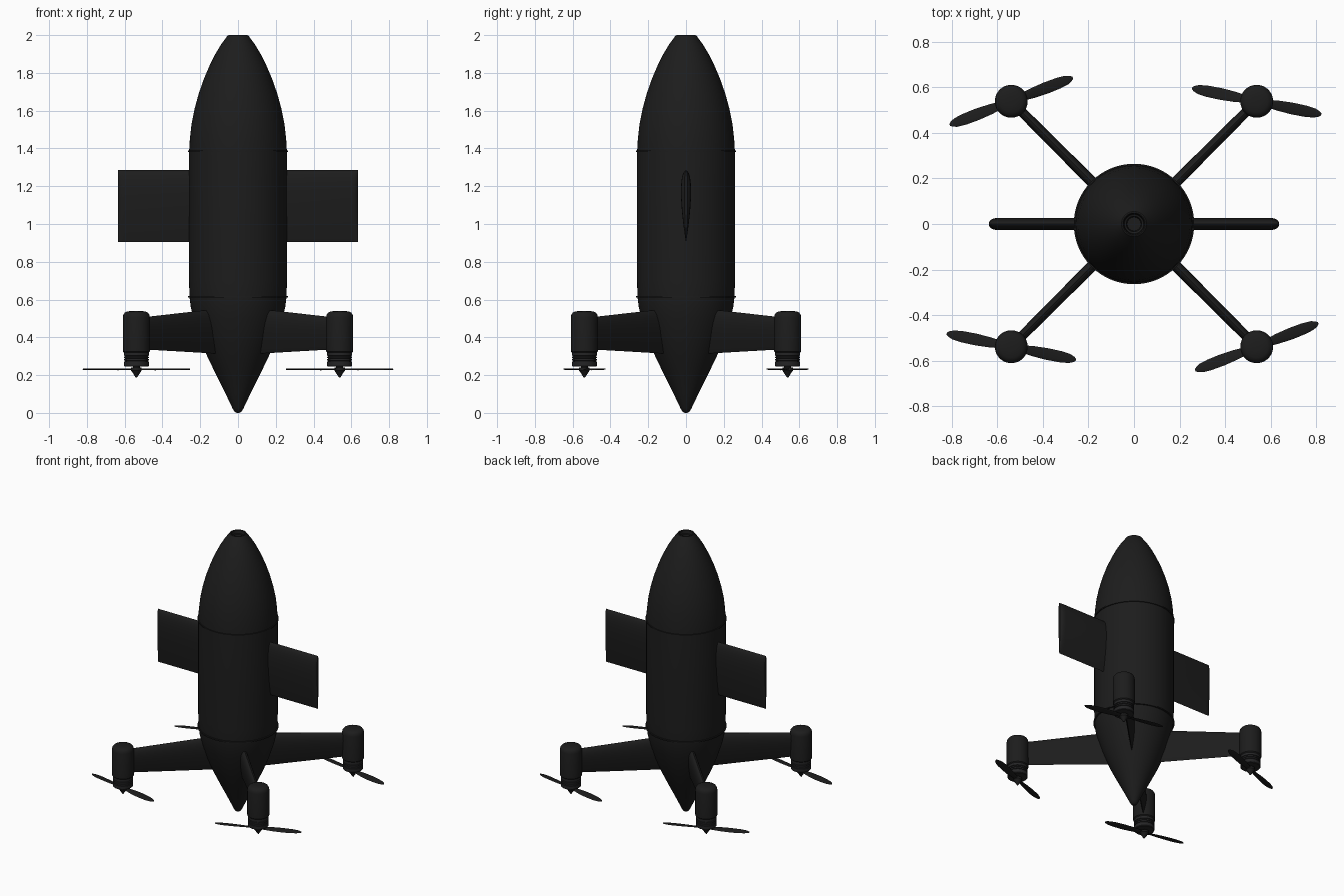
import bpy, bmesh
from math import sin, cos, pi, sqrt, radians
from mathutils import Matrix

if "Cube" in bpy.data.objects:
    bpy.data.objects.remove(bpy.data.objects["Cube"])

black = bpy.data.materials.new("matte_black")
black.diffuse_color = (0.012, 0.012, 0.012, 1)
black.use_nodes = True
black.node_tree.nodes["Principled BSDF"].inputs["Base Color"].default_value = black.diffuse_color
metal = bpy.data.materials.new("dark_metal")
metal.diffuse_color = (0.018, 0.018, 0.019, 1)
metal.use_nodes = True
metal.node_tree.nodes["Principled BSDF"].inputs["Base Color"].default_value = metal.diffuse_color


def finish(name, bm, mat, matrix=Matrix(), angle=35):
    bmesh.ops.recalc_face_normals(bm, faces=bm.faces)
    me = bpy.data.meshes.new(name)
    bm.to_mesh(me)
    bm.free()
    ob = bpy.data.objects.new(name, me)
    bpy.context.collection.objects.link(ob)
    ob.matrix_world = matrix
    me.materials.append(mat)
    bpy.ops.object.select_all(action='DESELECT')
    ob.select_set(True)
    bpy.context.view_layer.objects.active = ob
    bpy.ops.object.shade_smooth_by_angle(angle=radians(angle))
    return ob


def loft(name, rings, mat, matrix=Matrix(), caps=True, loop=False):
    bm = bmesh.new()
    rows = [[bm.verts.new(p) for p in ring] for ring in rings]
    n = len(rows[0])
    pairs = list(zip(rows, rows[1:])) + ([(rows[-1], rows[0])] if loop else [])
    for a, b in pairs:
        for i in range(n):
            j = (i + 1) % n
            bm.faces.new((a[i], a[j], b[j], b[i]))
    if caps and not loop:
        bm.faces.new(rows[0])
        bm.faces.new(rows[-1])
    return finish(name, bm, mat, matrix)


def lathe(name, profile, mat, x=0, y=0, n=48, loop=False):
    rings = [[(r * cos(2 * pi * i / n), r * sin(2 * pi * i / n), z) for i in range(n)]
             for r, z in profile]
    return loft(name, rings, mat, Matrix.Translation((x, y, 0)), loop=loop)


def foil(x, top, bottom, thick, n=14):
    # Symmetric wing section: round edge on top, sharp edge below
    def half(s):
        return thick * 5 * (0.2969 * sqrt(s) - 0.126 * s - 0.3516 * s**2
                            + 0.2843 * s**3 - 0.1016 * s**4)
    st = [(1 - cos(pi * i / n)) / 2 for i in range(n + 1)]
    right = [(x, half(s), top + (bottom - top) * s) for s in st]
    left = [(x, -half(s), top + (bottom - top) * s) for s in st[1:-1]]
    return right + left[::-1]


# Fuselage with recessed nose opening
lathe("fuselage", [
    (0.006, 0.0), (0.018, 0.006), (0.028, 0.022), (0.065, 0.1), (0.115, 0.2),
    (0.163, 0.3), (0.204, 0.4), (0.236, 0.5), (0.25, 0.56), (0.257, 0.615),
    (0.259, 0.7), (0.259, 1.0), (0.259, 1.38), (0.255, 1.45), (0.246, 1.53),
    (0.23, 1.61), (0.208, 1.69), (0.18, 1.77), (0.15, 1.84), (0.12, 1.9),
    (0.09, 1.95), (0.062, 1.988), (0.055, 1.998), (0.049, 2.0), (0.045, 1.996),
    (0.042, 1.975), (0.034, 1.972), (0.03, 1.95)], black, n=64)

# Seam rings around the body
for name, z in (("upper_seam_ring", 1.385), ("lower_seam_ring", 0.615)):
    lathe(name, [(0.25, z - 0.006), (0.264, z - 0.004), (0.264, z + 0.004),
                 (0.25, z + 0.006)], black, n=64, loop=True)

# Wings
for side, ang in (("right", 0), ("left", pi)):
    loft(side + "_wing",
         [foil(x, 1.285, 0.905, t) for x, t in
          ((0.2, 0.054), (0.6, 0.054), (0.617, 0.048), (0.628, 0.036), (0.635, 0.018))],
         black, Matrix.Rotation(ang, 4, 'Z'))

# Four arms, each with motor pod and propeller
D = 0.538
pods = (("front_right", 1, -1, 21), ("back_right", 1, 1, -11.5),
        ("back_left", -1, 1, 21), ("front_left", -1, -1, -11.5))
for k, (name, sx, sy, blade_angle) in enumerate(pods):
    x, y = sx * D, sy * D
    loft(name + "_arm", [foil(0.14, 0.552, 0.313, 0.05), foil(0.75, 0.503, 0.338, 0.042)],
         black, Matrix.Rotation(-pi / 4 + k * pi / 2, 4, 'Z'))
    lathe(name + "_pod", [(0.066, 0.32), (0.072, 0.326), (0.072, 0.505), (0.069, 0.52),
                          (0.061, 0.531), (0.048, 0.537), (0.02, 0.54)], black, x, y)
    # Grooved motor casing
    prof = [(0.058, 0.33), (0.066, 0.322)]
    for z in (0.3, 0.287, 0.274):
        prof += [(0.066, z + 0.003), (0.061, z + 0.002), (0.061, z - 0.002), (0.066, z - 0.003)]
    lathe(name + "_motor", prof + [(0.066, 0.249), (0.062, 0.245), (0.01, 0.245)], metal, x, y)
    # Propeller hub and spinner
    lathe(name + "_spinner", [(0.018, 0.246), (0.018, 0.24), (0.028, 0.239), (0.028, 0.224),
                              (0.022, 0.216), (0.012, 0.2), (0.003, 0.187)], black, x, y, n=24)
    # Two propeller blades with a slight pitch
    stations = ((0.01, 0.012), (0.05, 0.017), (0.1, 0.023), (0.16, 0.026),
                (0.22, 0.025), (0.26, 0.02), (0.28, 0.012), (0.289, 0.004))
    for b in range(2):
        rings = []
        for r, w in stations:
            tw = radians(14 - 30 * r)
            ring = []
            for i in range(12):
                a = 2 * pi * i / 12
                u, v = w * cos(a), 0.003 * sin(a)
                ring.append((r, u * cos(tw) - v * sin(tw), u * sin(tw) + v * cos(tw)))
            rings.append(ring)
        loft(f"{name}_blade_{b + 1}", rings, black,
             Matrix.Translation((x, y, 0.231)) @
             Matrix.Rotation(radians(blade_angle) + b * pi, 4, 'Z'))
